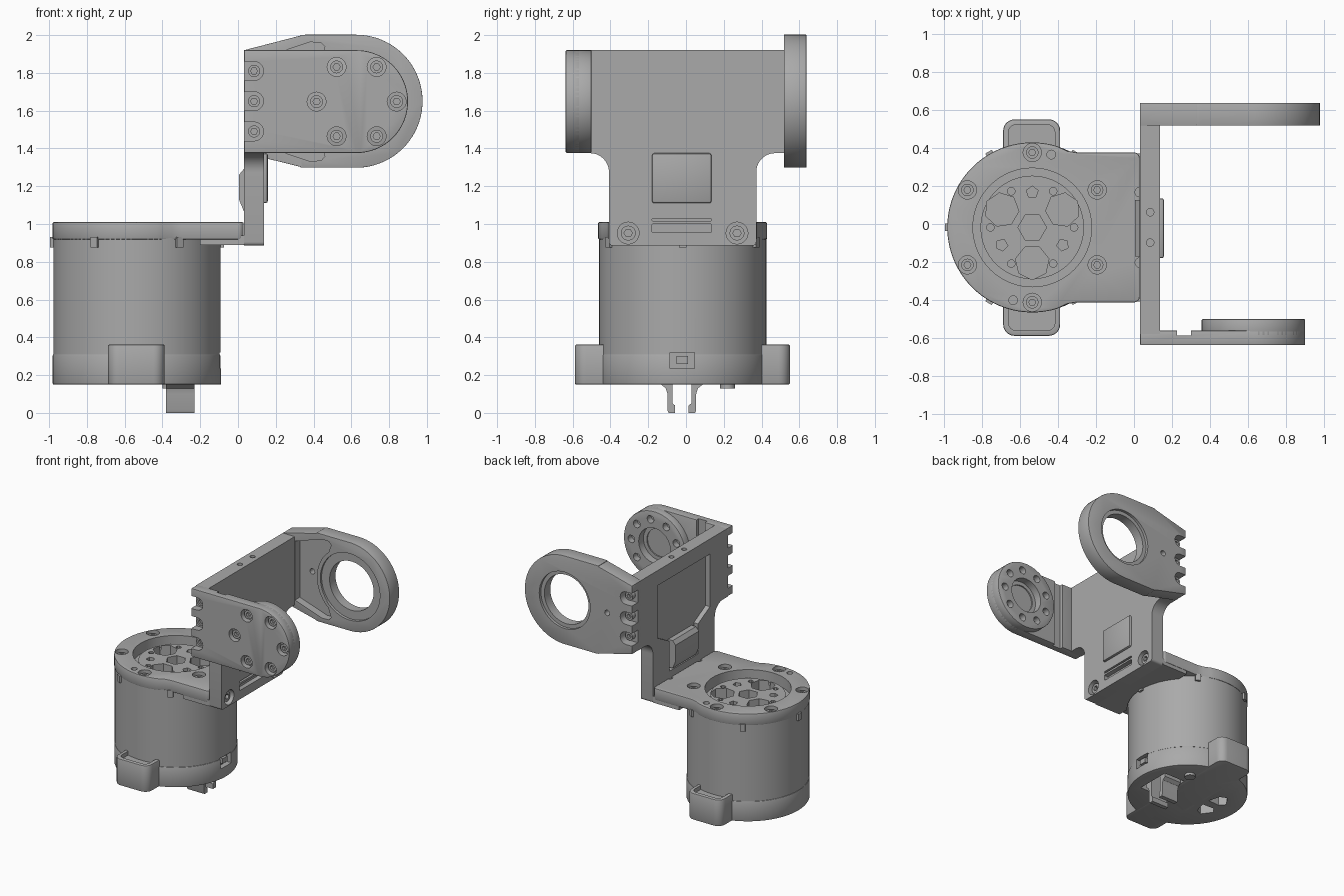
import bpy, bmesh
from math import sin, cos, pi, radians

if "Cube" in bpy.data.objects:
    bpy.data.objects.remove(bpy.data.objects["Cube"])

GREY = bpy.data.materials.new("machined_grey")
GREY.use_nodes = True
GREY.diffuse_color = (0.4, 0.4, 0.4, 1)
GREY.node_tree.nodes["Principled BSDF"].inputs["Base Color"].default_value = (0.4, 0.4, 0.4, 1)
PARTS = []


def arc(u, v, r, a0, a1, n=24):
    return [(u + r * cos(radians(a0 + (a1 - a0) * i / n)),
             v + r * sin(radians(a0 + (a1 - a0) * i / n))) for i in range(n + 1)]


def circle(u, v, r, n=24, turn=0):
    return arc(u, v, r, turn, turn + 360, n)[:-1]


def rounded(u0, u1, v0, v1, r, n=6):
    return (arc(u1 - r, v1 - r, r, 0, 90, n) + arc(u0 + r, v1 - r, r, 90, 180, n) +
            arc(u0 + r, v0 + r, r, 180, 270, n) + arc(u1 - r, v0 + r, r, 270, 360, n))


def rect(u0, u1, v0, v1):
    return [(u0, v0), (u1, v0), (u1, v1), (u0, v1)]


def prism(name, pts, axis, a, b, bevel=0):
    """Extrude a 2D outline along an axis from a to b."""
    place = {"x": lambda u, v, w: (w, u, v), "y": lambda u, v, w: (u, w, v),
             "z": lambda u, v, w: (u, v, w)}[axis]
    bm = bmesh.new()
    low = [bm.verts.new(place(u, v, a)) for u, v in pts]
    top = [bm.verts.new(place(u, v, b)) for u, v in pts]
    bm.faces.new(low)
    bm.faces.new(top)
    for i in range(len(pts)):
        j = (i + 1) % len(pts)
        bm.faces.new((low[i], low[j], top[j], top[i]))
    bmesh.ops.recalc_face_normals(bm, faces=bm.faces)
    mesh = bpy.data.meshes.new(name)
    bm.to_mesh(mesh)
    bm.free()
    mesh.materials.append(GREY)
    ob = bpy.data.objects.new(name, mesh)
    bpy.context.collection.objects.link(ob)
    if bevel:
        m = ob.modifiers.new("bevel", "BEVEL")
        m.width, m.segments, m.limit_method, m.angle_limit = bevel, 2, "ANGLE", radians(50)
        apply(ob, m)
    PARTS.append(ob)
    return ob


def apply(ob, mod):
    bpy.context.view_layer.objects.active = ob
    bpy.ops.object.modifier_apply(modifier=mod.name)


def cut(ob, pts, axis, a, b):
    cutter = prism("cutter", pts, axis, a, b)
    PARTS.remove(cutter)
    m = ob.modifiers.new("cut", "BOOLEAN")
    m.operation, m.object, m.solver = "DIFFERENCE", cutter, "EXACT"
    apply(ob, m)
    bpy.data.objects.remove(cutter)


def screw(ob, u, v, axis, face, inward, r=0.048):
    """Counterbore with a socket head screw sunk in it."""
    cut(ob, circle(u, v, r, 20), axis, face - inward * 0.05, face + inward * 0.05)
    head = prism("screw", circle(u, v, r * 0.68, 20), axis, face + inward * 0.02, face + inward * 0.06)
    cut(head, circle(u, v, r * 0.38, 6), axis, face, face + inward * 0.045)


MX, MY = -0.535, -0.018      # motor axis

# motor barrel and base
body = prism("motor_body", circle(MX, MY, 0.443, 96), "z", 0.31, 0.925)
base = prism("motor_base", circle(MX, MY, 0.446, 96), "z", 0.15, 0.31, 0.006)
rotor = prism("rotor_face", circle(MX, MY, 0.272, 64), "z", 0.92, 0.96)

# rotor openings
for part in (body, rotor):
    cut(part, circle(MX, MY, 0.075, 6), "z", 0.78, 1.1)
    for k in range(3):
        for ang, dist, r, n in ((30, 0.185, 0.09, 7), (90, 0.185, 0.032, 5)):
            t = radians(ang + 120 * k)
            cut(part, circle(MX + dist * cos(t), MY + dist * sin(t), r, n, ang + 120 * k), "z", 0.78, 1.1)
for k in range(6):
    t = radians(60 * k)
    cut(rotor, circle(MX + 0.22 * cos(t), MY + 0.22 * sin(t), 0.02, 10), "z", 0.94, 1.1)

# latch notches under the mounting plate
for k in range(6):
    t = radians(60 * k)
    x, y = MX + 0.44 * cos(t), MY + 0.44 * sin(t)
    prism("latch", circle(x, y, 0.028, 4, 60 * k + 45), "z", 0.875, 0.93)

# vents and clip opening in the underside
for k in range(5):
    t = radians(72 * k)
    x, y = MX - 0.13, MY
    fan = [(x + d * cos(t + o), y + d * sin(t + o)) for d, o in
           ((0.06, 0), (0.15, -0.42), (0.2, -0.25), (0.2, 0.25), (0.15, 0.42))]
    cut(base, fan, "z", 0.1, 0.26)
cut(base, rect(-0.42, -0.2, -0.16, 0.12), "z", 0.1, 0.25)
prism("locating_pin", circle(-0.36, 0.22, 0.04, 20), "z", 0.13, 0.2)

# cable port on the barrel
cut(base, rect(-0.085, 0.045, 0.235, 0.32), "x", -0.13, 0.0)
cut(body, rect(-0.085, 0.045, 0.235, 0.32), "x", -0.13, 0.0)
prism("port_tongue", rect(-0.05, 0.01, 0.26, 0.3), "x", -0.15, -0.1)

# pair of hooked clips
for s in (-1, 1):
    hook = [(0.036, 0), (0.07, 0), (0.076, 0.012), (0.076, 0.1), (0.085, 0.13), (0.11, 0.15),
            (0.11, 0.26), (0.05, 0.26), (0.05, 0.05), (0.036, 0.04)]
    prism("hook_clip", [(-0.022 + s * u, v) for u, v in hook], "x", -0.38, -0.23)

# side lugs at the base
lugs = prism("side_lugs", rounded(-0.688, -0.388, -0.588, 0.55, 0.06), "z", 0.15, 0.362, 0.008)
for y0, y1 in ((-0.56, -0.3), (0.26, 0.522)):
    cut(lugs, rounded(-0.66, -0.416, y0, y1, 0.04), "z", 0.33, 0.5)

# mounting plate on the motor
outline = arc(MX, MY, 0.447, 73, 287, 64) + [(-0.35, MY - 0.402), (-0.3, MY - 0.394)]
outline += arc(0.0, MY - 0.364, 0.03, 270, 360, 6) + arc(0.0, MY + 0.364, 0.03, 0, 90, 6)
outline += [(-0.3, MY + 0.394), (-0.35, MY + 0.402)]
plate = prism("mounting_plate", outline, "z", 0.918, 1.01, 0.007)
cut(plate, circle(MX, MY, 0.312, 64), "z", 0.8, 1.1)
under = prism("plate_underside", rect(-0.2, 0.032, MY - 0.39, MY + 0.39), "z", 0.89, 0.94)
cut(under, circle(MX, MY, 0.45, 64), "z", 0.8, 0.92)
for k in range(6):
    t = radians(30 + 60 * k)
    screw(plate, MX + 0.394 * cos(t), MY + 0.394 * sin(t), "z", 1.01, -1)
for s in (-1, 1):
    cut(plate, circle(MX + s * 0.1, MY + s * 0.383, 0.023, 16), "z", 0.95, 1.1)
    cut(plate, circle(0.03, MY + s * 0.185, 0.025, 12), "z", 0.95, 1.1)

# upright bracket wall
wall_pts = [(MY + 0.56, 1.92)] + [(MY - 0.56, 1.92), (MY - 0.56, 1.375)]
wall_pts += arc(MY - 0.49, 1.275, 0.1, 90, 0, 10) + arc(MY - 0.37, 0.905, 0.02, 180, 270, 4)
wall_pts += arc(MY + 0.37, 0.905, 0.02, 270, 360, 4) + arc(MY + 0.49, 1.275, 0.1, 180, 90, 10)
wall_pts += [(MY + 0.56, 1.375)]
wall = prism("bracket_wall", wall_pts, "x", 0.032, 0.138)
panel = [(0.33, 1.8), (0.33, 1.38), (0.18, 1.3), (0.18, 1.06)]
cut(wall, [(MY + u, v) for u, v in panel] + [(MY - u, v) for u, v in reversed(panel)], "x", 0.0, 0.07)
for z0, z1 in ((0.955, 1.0), (1.015, 1.03)):
    cut(wall, rounded(-0.18, 0.135, z0, z1, 0.006, 2), "x", 0.1, 0.2)
for s in (-1, 1):
    screw(wall, MY + s * 0.288, 0.952, "x", 0.138, -1, 0.058)
    cut(wall, circle(0.085, MY + s * 0.08, 0.02, 14), "z", 1.85, 2)

# cable strap cover on both faces of the wall
prism("strap_outer", rect(-0.18, 0.135, 1.11, 1.375), "x", 0.12, 0.158, 0.012)
strap = [(0.005, 1.13), (0.005, 1.26), (0.03, 1.29), (0.08, 1.29), (0.08, 1.07), (0.03, 1.07)]
prism("strap_inner", strap, "y", -0.17, 0.125)


def side_notches(arm, face, inward):
    """Open screw pockets along the wall edge of an arm."""
    for z in (1.49, 1.65, 1.81):
        slot = [(0.0, z - 0.05)] + arc(0.085, z, 0.05, -90, 90, 10) + [(0.0, z + 0.05)]
        cut(arm, slot, "y", face - inward * 0.05, face + inward * 0.075)
        head = prism("arm_screw", circle(0.085, z, 0.032, 18), "y", face + inward * 0.04, face + inward * 0.08)
        cut(head, circle(0.085, z, 0.018, 6), "y", face, face + inward * 0.065)


# front arm with its bearing disc
CZ = 1.648
arm_pts = [(0.032, CZ + 0.272), (0.032, CZ - 0.272)] + arc(0.628, CZ, 0.272, -90, 90, 40)
front_arm = prism("front_arm", arm_pts, "y", -0.637, -0.56, 0.006)
cut(front_arm, rect(0.225, 0.3, 1.2, 2.1), "y", -0.587, -0.5)
disc = prism("front_disc", circle(0.628, CZ, 0.272, 64), "y", -0.59, -0.5, 0.006)
cut(disc, circle(0.628, CZ, 0.14, 40), "y", -0.57, -0.4)
cut(front_arm, circle(0.628, CZ, 0.11, 40), "y", -0.59, -0.4)
for k in range(9):
    t = radians(40 * k)
    cut(disc, circle(0.628 + 0.205 * cos(t), CZ + 0.205 * sin(t), 0.03, 14), "y", -0.55, -0.4)
for k in range(6):
    t = radians(60 * k)
    screw(front_arm, 0.628 + 0.212 * cos(t), CZ + 0.212 * sin(t), "y", -0.637, 1, 0.05)
side_notches(front_arm, -0.637, 1)

# back arm with its open ring
ring_pts = [(0.032, 1.92), (0.032, 1.376), (0.33, 1.303)] + arc(0.36, CZ + 0.002, 0.352, -95, -90, 2)
ring_pts += arc(0.625, CZ + 0.002, 0.352, -90, 90, 56) + arc(0.36, CZ + 0.002, 0.352, 90, 95, 2) + [(0.33, 1.997)]
back_arm = prism("back_arm", ring_pts, "y", 0.518, 0.637, 0.008)
pocket = [(0.14, 0.235), (0.38, 0.315), (0.44, 0.312), (0.46, 0.29), (0.42, 0.18)]
pocket = [(u, CZ + v) for u, v in pocket] + [(u, CZ - v) for u, v in reversed(pocket)]
cut(back_arm, pocket, "y", 0.45, 0.58)
hub = prism("ring_hub", circle(0.625, CZ, 0.295, 64), "y", 0.524, 0.6)
for part in (back_arm, hub):
    cut(part, circle(0.625, CZ, 0.195, 40), "y", 0.4, 0.8)
    cut(part, circle(0.625, CZ, 0.265, 56), "y", 0.4, 0.54)
cut(back_arm, circle(0.625, CZ, 0.225, 48), "y", 0.615, 0.8)
cut(back_arm, circle(0.25, CZ, 0.022, 14), "y", 0.4, 0.8)
side_notches(back_arm, 0.637, -1)

# smooth curved walls, crisp edges
bpy.ops.object.select_all(action="DESELECT")
for ob in PARTS:
    ob.select_set(True)
bpy.context.view_layer.objects.active = PARTS[0]
bpy.ops.object.shade_smooth_by_angle(angle=radians(30))
